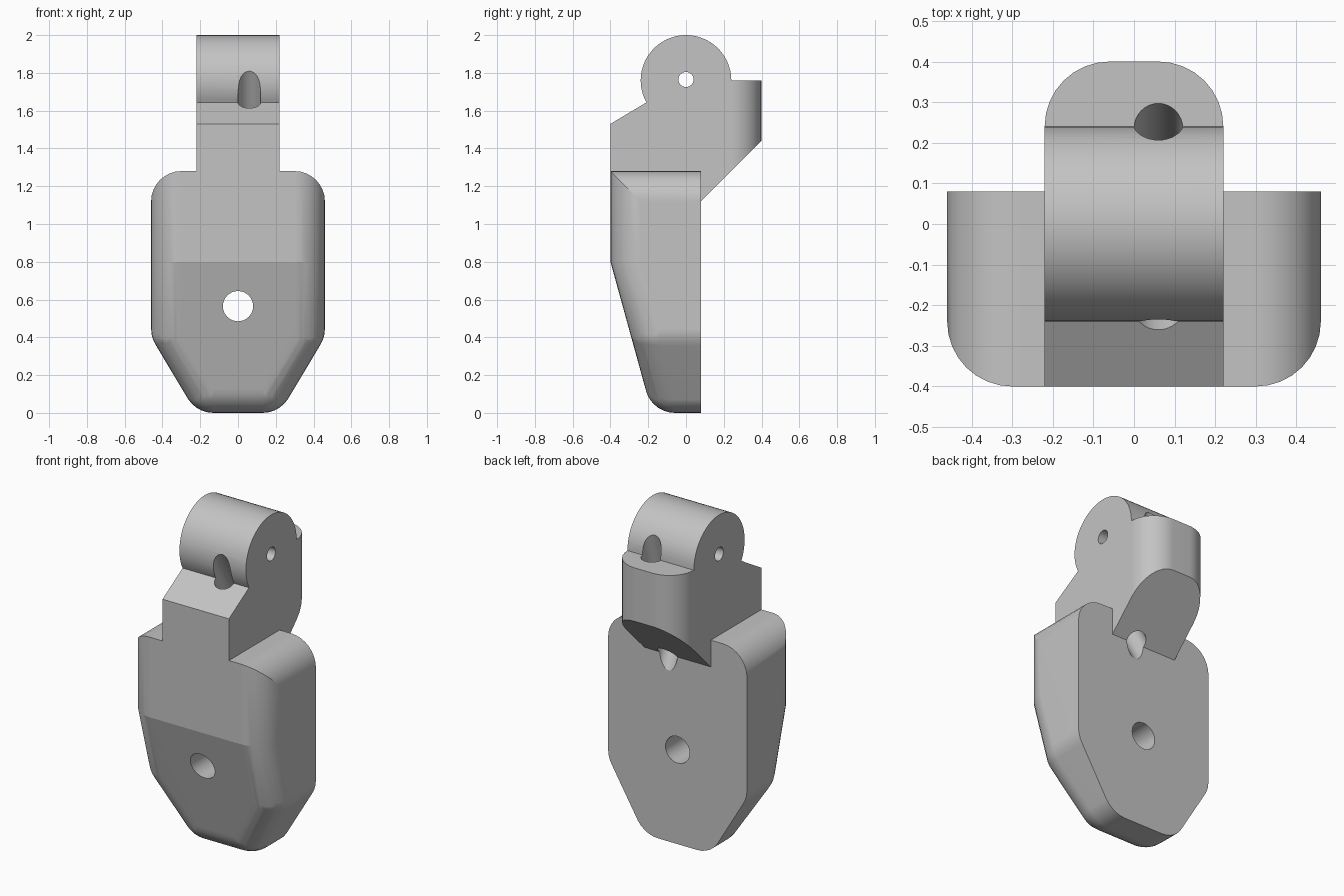
import bpy, bmesh
from math import pi, sin, cos, radians
from mathutils import Vector

cube = bpy.data.objects.get("Cube")
if cube:
    bpy.data.objects.remove(cube, do_unlink=True)

R = 0.16      # rounding radius of every soft edge
SEG = 8       # steps per quarter round

grey = bpy.data.materials.new("plain_grey")
grey.use_nodes = True
grey.diffuse_color = (0.55, 0.55, 0.55, 1)
grey.node_tree.nodes["Principled BSDF"].inputs["Base Color"].default_value = (0.55, 0.55, 0.55, 1)


def arc(steps, start=0.0, end=pi / 2):
    return [start + (end - start) * i / steps for i in range(steps + 1)]


def make_object(name, bm):
    bmesh.ops.recalc_face_normals(bm, faces=bm.faces)
    mesh = bpy.data.meshes.new(name)
    bm.to_mesh(mesh)
    bm.free()
    mesh.materials.append(grey)
    obj = bpy.data.objects.new(name, mesh)
    bpy.context.collection.objects.link(obj)
    return obj


def prism(name, points, depth):
    """Extrude a flat outline along the depth vector."""
    bm = bmesh.new()
    face = bm.faces.new([bm.verts.new(p) for p in points])
    ext = bmesh.ops.extrude_face_region(bm, geom=[face])["geom"]
    moved = [g for g in ext if isinstance(g, bmesh.types.BMVert)]
    bmesh.ops.translate(bm, verts=moved, vec=depth)
    return make_object(name, bm)


def rod(name, start, end, radius, sides=32):
    start, end = Vector(start), Vector(end)
    axis = end - start
    bm = bmesh.new()
    bmesh.ops.create_cone(bm, cap_ends=True, segments=sides, radius1=radius,
                          radius2=radius, depth=axis.length)
    obj = make_object(name, bm)
    turn = axis.to_track_quat("Z", "Y").to_matrix().to_4x4()
    turn.translation = (start + end) / 2
    obj.data.transform(turn)
    return obj


def combine(obj, other, operation):
    other.hide_render = True
    mod = obj.modifiers.new(operation.lower(), "BOOLEAN")
    mod.operation, mod.object, mod.solver = operation, other, "EXACT"
    bpy.context.view_layer.objects.active = obj
    bpy.ops.object.modifier_apply(modifier=mod.name)
    bpy.data.objects.remove(other, do_unlink=True)


# Body: convex shell with rounded front rim and mitred top corners
BACK = 0.08
points = []
for side in (-1, 1):
    for t in arc(SEG):
        c, s = R * cos(t), R * sin(t)
        points += [(side * (0.3 + c), -0.24 - s, 1.12 + s),
                   (side * (0.3 + c), BACK, 1.12 + s),
                   (side * (0.3 + c), -0.24 - s, 0.8)]
    for x, y, z in ((0.3, -0.135, 0.444), (0.13, -0.058, R)):
        for a in arc(4 * SEG, 0, 2 * pi)[:-1]:
            points.append((side * (x + R * cos(a)), BACK, z + R * sin(a)))
            for t in arc(SEG):
                points.append((side * (x + R * cos(a) * cos(t)),
                               y - R * sin(t), z + R * sin(a) * cos(t)))
bm = bmesh.new()
for p in points:
    bm.verts.new(p)
bmesh.ops.remove_doubles(bm, verts=bm.verts, dist=0.0005)
hull = bmesh.ops.convex_hull(bm, input=bm.verts)
loose = {g for key in ("geom_interior", "geom_unused") for g in hull[key]
         if isinstance(g, bmesh.types.BMVert)}
bmesh.ops.delete(bm, geom=list(loose), context="VERTS")
hinge_body = make_object("hinge_body", bm)

# Arm: side profile with a round knuckle
W, PIVOT, KR = 0.22, 1.76, 0.24
profile = [(-0.4, 1.15), (-0.4, 1.53)]
profile += [(KR * cos(a), PIVOT + KR * sin(a)) for a in arc(36, radians(209), 0)]
profile += [(0.4, PIVOT), (0.4, 1.44), (0, 1.04)]
arm = prism("arm", [(-W, y, z) for y, z in profile], (2 * W, 0, 0))

# Round the rear upright corners of the arm
plan = [(W + 0.0, -0.6)]
plan += [(W - R + R * cos(t), 0.4 - R + R * sin(t)) for t in arc(SEG)]
plan += [(-x, y) for x, y in reversed(plan)]
combine(arm, prism("arm_plan", [(x, y, 0.9) for x, y in plan], (0, 0, 1.3)), "INTERSECT")
combine(hinge_body, arm, "UNION")

# Holes: pivot pin, mounting hole, and two cord channels meeting inside
holes = [rod("pin_hole", (-0.5, 0, 1.765), (0.5, 0, 1.765), 0.04),
         rod("mount_hole", (0, -0.6, 0.565), (0, 0.3, 0.565), 0.08),
         rod("front_channel", (0.06, -0.42, 2.01), (0.06, 0.25, 0.85), 0.06),
         rod("rear_channel", (0.06, 0.325, 2.08), (0.06, 0.085, 1.23), 0.06)]
for hole in holes:
    combine(hinge_body, hole, "DIFFERENCE")

# Clean flat areas and shade
bm = bmesh.new()
bm.from_mesh(hinge_body.data)
bmesh.ops.remove_doubles(bm, verts=bm.verts, dist=0.0002)
bmesh.ops.dissolve_limit(bm, angle_limit=radians(0.5), verts=bm.verts, edges=bm.edges)
bm.to_mesh(hinge_body.data)
bm.free()
bpy.ops.object.select_all(action="DESELECT")
hinge_body.select_set(True)
bpy.context.view_layer.objects.active = hinge_body
bpy.ops.object.shade_smooth_by_angle(angle=radians(14))
weighted = hinge_body.modifiers.new("even_shading", "WEIGHTED_NORMAL")
weighted.keep_sharp = True
